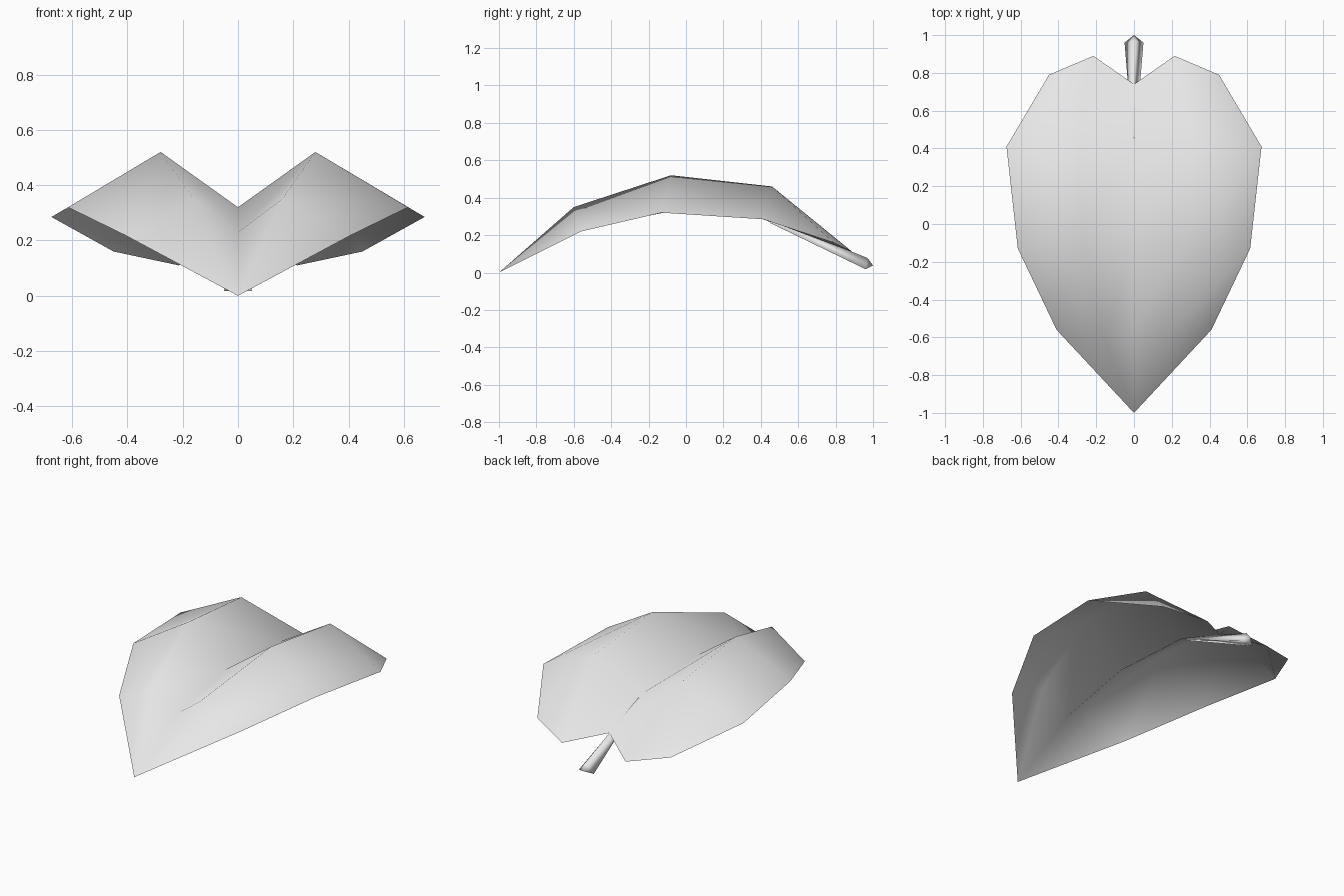
import bpy

cube = bpy.data.objects.get("Cube")
if cube:
    bpy.data.objects.remove(cube, do_unlink=True)

mat = bpy.data.materials.new("pale grey")
mat.use_nodes = True
GREY = (0.8, 0.8, 0.8, 1)
mat.diffuse_color = GREY
mat.node_tree.nodes["Principled BSDF"].inputs["Base Color"].default_value = GREY


def make_part(name, verts, faces):
    mesh = bpy.data.meshes.new(name)
    mesh.from_pydata(verts, [], faces)
    mesh.materials.append(mat)
    mesh.shade_smooth()
    obj = bpy.data.objects.new(name, mesh)
    bpy.context.collection.objects.link(obj)
    return obj


# Leaf blade: cross rows from rib to fold to rim, mirrored about the rib
tip = (0, -1, 0)
rows = [
    [(0, -0.56, 0.23), (0.16, -0.6, 0.35), (0.41, -0.56, 0.22)],
    [(0, -0.12, 0.32), (0.28, -0.08, 0.52), (0.615, -0.13, 0.32)],
    [(0, 0.41, 0.29), (0.3, 0.46, 0.46), (0.675, 0.41, 0.285)],
    [(0, 0.74, 0.17), (0.215, 0.89, 0.11), (0.45, 0.79, 0.16)],
]
verts, faces = [tip], []
for rib, fold, rim in rows:
    left = [fold, rim]
    right = [(-x, y, z) for x, y, z in reversed(left)]
    verts += right + [rib] + left
for i in range(4):
    faces.append((0, i + 2, i + 1))
    for r in range(3):
        a = 1 + r * 5 + i
        faces.append((a, a + 1, a + 6, a + 5))
make_part("leaf_blade", verts, faces)

# Stalk: tapered three-sided rod under the rib, ending in a blunt point
stations = [(0.45, 0.008, 0.265, 0.28), (0.96, 0.05, 0.018, 0.078)]
verts = []
for y, half, low, high in stations:
    verts += [(-half, y, low), (half, y, low), (0, y + 0.01, high)]
verts.append((0, 1, 0.038))
faces = [(0, 1, 2)]
for i in range(3):
    j = (i + 1) % 3
    faces += [(i, i + 3, j + 3, j), (i + 3, 6, j + 3)]
make_part("stalk", verts, faces)
